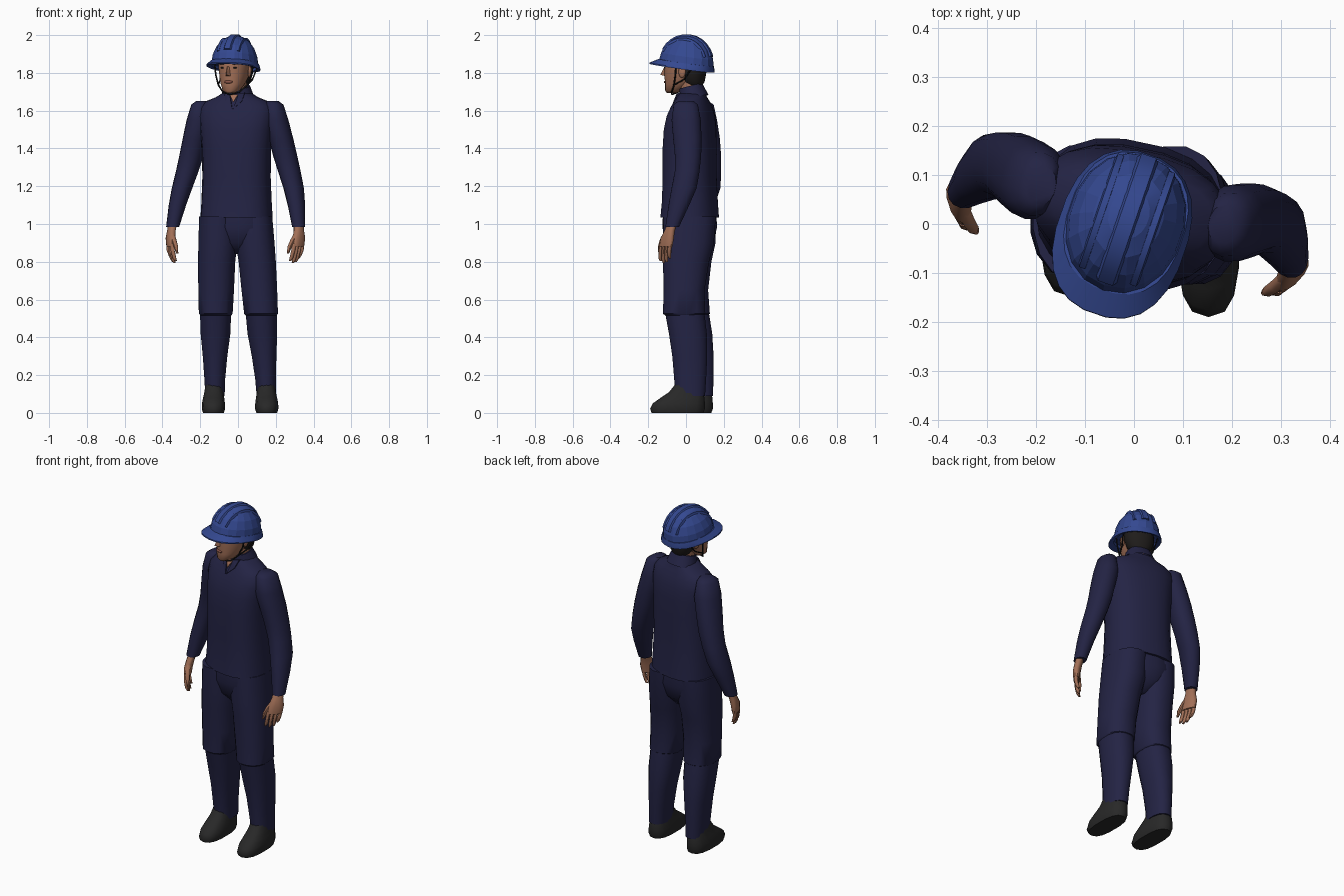
import bpy, bmesh, math
from mathutils import Matrix, Vector

if "Cube" in bpy.data.objects:
    bpy.data.objects.remove(bpy.data.objects["Cube"])


def material(name, r, g, b):
    m = bpy.data.materials.new(name)
    m.diffuse_color = (r, g, b, 1)
    m.use_nodes = True
    m.node_tree.nodes["Principled BSDF"].inputs["Base Color"].default_value = m.diffuse_color
    return m


NAVY = material("navy cloth", 0.017, 0.017, 0.058)
BLUE = material("helmet blue", 0.034, 0.065, 0.28)
SKIN = material("skin", 0.36, 0.16, 0.095)
LIPS = material("lips", 0.24, 0.085, 0.06)
HAIR = material("dark hair", 0.014, 0.012, 0.011)
BOOT = material("boot black", 0.021, 0.021, 0.021)
STRAP = material("strap black", 0.008, 0.008, 0.008)


def frame(x, y, z, yaw, pitch=0):
    return (Matrix.Translation((x, y, z)) @ Matrix.Rotation(math.radians(yaw), 4, 'Z')
            @ Matrix.Rotation(math.radians(pitch), 4, 'X'))


WORLD = Matrix.Identity(4)
BODY = frame(-0.012, 0, 0, -12)
HEAD = frame(-0.015, 0, 0, -19)
HELMET = frame(-0.017, 0, 1.841, -19, -8)


def finish(name, bm, mat, M, smooth):
    bmesh.ops.recalc_face_normals(bm, faces=bm.faces)
    me = bpy.data.meshes.new(name)
    bm.to_mesh(me)
    bm.free()
    me.materials.append(mat)
    ob = bpy.data.objects.new(name, me)
    bpy.context.collection.objects.link(ob)
    ob.matrix_world = M
    bpy.ops.object.select_all(action='DESELECT')
    ob.select_set(True)
    bpy.context.view_layer.objects.active = ob
    if smooth:
        bpy.ops.object.shade_smooth_by_angle(angle=math.radians(smooth))
    return ob


def loft(name, rings, mat, M=WORLD, n=16, p=2.2, s=1, smooth=45, cap=True):
    """Skin horizontal superellipse rings (x, y, z, rx, ry, turn)."""
    bm = bmesh.new()
    loops = []
    for x, y, z, rx, ry, *turn in rings:
        a = math.radians(turn[0]) if turn else 0
        loop = []
        for i in range(n):
            t = 2 * math.pi * (i + 0.5) / n
            c, d = math.cos(t), math.sin(t)
            u = math.copysign(abs(c) ** (2 / p), c) * rx
            v = math.copysign(abs(d) ** (2 / p), d) * ry
            loop.append(bm.verts.new((s * (x + u * math.cos(a) - v * math.sin(a)),
                                      y + u * math.sin(a) + v * math.cos(a), z)))
        loops.append(loop)
    for A, B in zip(loops, loops[1:]):
        for i in range(n):
            bm.faces.new((A[i], A[(i + 1) % n], B[(i + 1) % n], B[i]))
    if cap:
        bm.faces.new(loops[0])
        bm.faces.new(loops[-1])
    return finish(name, bm, mat, M, smooth)


def ball(name, loc, size, mat, M):
    bm = bmesh.new()
    bmesh.ops.create_uvsphere(bm, u_segments=10, v_segments=6, radius=1)
    bmesh.ops.scale(bm, vec=size, verts=bm.verts)
    bmesh.ops.translate(bm, vec=loc, verts=bm.verts)
    return finish(name, bm, mat, M, 60)


def hull(name, pts, mat, M):
    bm = bmesh.new()
    for q in pts:
        bm.verts.new(q)
    bmesh.ops.convex_hull(bm, input=bm.verts)
    return finish(name, bm, mat, M, 0)


def cord(name, pts, r, mat, M):
    cu = bpy.data.curves.new(name, 'CURVE')
    cu.dimensions = '3D'
    cu.bevel_depth = r
    cu.bevel_resolution = 1
    sp = cu.splines.new('POLY')
    sp.points.add(len(pts) - 1)
    for q, co in zip(sp.points, pts):
        q.co = (*co, 1)
    cu.materials.append(mat)
    ob = bpy.data.objects.new(name, cu)
    bpy.context.collection.objects.link(ob)
    ob.matrix_world = M
    bpy.ops.object.select_all(action='DESELECT')
    ob.select_set(True)
    bpy.context.view_layer.objects.active = ob
    bpy.ops.object.convert(target='MESH')


# Shirt with collar and open neck
loft("shirt", [(0, .02, 1.035, .19, .15), (0, .021, 1.12, .185, .143), (0, .02, 1.25, .18, .138),
               (0, .02, 1.4, .183, .138), (0, .022, 1.5, .192, .132), (0, .027, 1.57, .2, .12),
               (0, .031, 1.62, .195, .1), (0, .032, 1.65, .165, .085), (0, .033, 1.672, .11, .075),
               (0, .035, 1.69, .082, .066)], NAVY, BODY, n=20, p=2.5)
loft("collar", [(0, 0, -.03, .09, .078), (0, 0, .035, .07, .062), (0, 0, .035, .062, .054),
                (0, 0, -.02, .06, .05)], NAVY, BODY @ frame(0, .035, 1.695, 0, 14), cap=False)
hull("open_neck", [(x, y + d, z) for x, y, z in ((-.022, -.047, 1.685), (.022, -.047, 1.685),
     (0, -.068, 1.645)) for d in (0, .008)], SKIN, BODY)
for s in (-1, 1):
    hull("collar_flap", [(s * x, y + d, z) for x, y, z in ((.024, -.046, 1.69), (.055, -.03, 1.695),
         (.045, -.058, 1.65), (.003, -.079, 1.61)) for d in (0, .012)], NAVY, BODY)

# Pelvis
loft("trouser_seat", [(0, .02, .84, .03, .06), (0, .02, .9, .15, .12), (0, .02, .98, .183, .14),
                      (0, .02, 1.06, .18, .137)], NAVY, BODY, p=2.4)

# Legs and boots, the left one a little forward
for s, side in ((1, "left"), (-1, "right")):
    def place(rings):
        if s == 1:
            return rings
        return [(x - .033 + .055 * z, y + .042 * (1.1 - z), z, rx, ry) for x, y, z, rx, ry in rings]
    loft(side + "_upper_trouser", place([
        (.122, -.01, .515, .082, .1), (.122, -.01, .525, .091, .114), (.113, -.01, .65, .096, .11),
        (.102, 0, .8, .1, .124), (.09, .012, .9, .105, .138), (.083, .02, 1.04, .1, .14)]),
        NAVY, s=s, p=2.3)
    loft(side + "_lower_trouser", place([
        (.15, .022, .09, .052, .08), (.146, .022, .18, .056, .086), (.138, .02, .3, .066, .094),
        (.129, .01, .42, .08, .102), (.122, -.008, .54, .084, .106)]), NAVY, s=s, p=2.3)
    loft(side + "_boot", [(x + (s < 0) * -.022, y + (s < 0) * .042, *r) for x, y, *r in (
        (.152, -.045, 0, .056, .137), (.152, -.045, .022, .063, .145), (.152, -.038, .05, .062, .138),
        (.151, -.018, .08, .057, .116), (.15, 0, .11, .051, .09), (.15, .012, .15, .045, .07))],
        BOOT, s=s, p=2.6, n=14)

# Arms and hands
for s, side in ((1, "left"), (-1, "right")):
    loft(side + "_sleeve", [
        (.19, .04, 1.652, .03, .04), (.2, .041, 1.632, .047, .066), (.207, .045, 1.55, .066, .079),
        (.233, .057, 1.45, .064, .077), (.254, .065, 1.36, .063, .071), (.276, .065, 1.28, .059, .067),
        (.302, .054, 1.19, .053, .068), (.322, .03, 1.1, .045, .056), (.341, -.002, .985, .034, .037)],
        NAVY, BODY, s=s, n=14)
    loft(side + "_palm", [
        (.341, -.002, 1.0, .022, .028, -30), (.345, -.015, .965, .021, .031, -30),
        (.348, -.028, .925, .021, .043, -30), (.345, -.036, .88, .017, .043, -30)],
        SKIN, BODY, s=s, n=12, p=2.4)
    for k, length in enumerate((.07, .09, .095, .085)):
        o = -.033 + .022 * k
        x, y = .345 - .5 * o * -1 - o, -.036 - .86 * o
        loft(side + "_finger", [(x, y, .895, .012, .011), (x - .002, y - .006, .86, .011, .0105),
             (x - .012, y - .008, .888 - length * .8, .01, .0095),
             (x - .02, y - .006, .888 - length, .006, .006)], SKIN, BODY, s=s, n=8, p=2)
    loft(side + "_thumb", [(.338, -.035, .955, .013, .013), (.322, -.06, .915, .014, .014),
         (.308, -.074, .88, .012, .012), (.3, -.08, .845, .006, .006)], SKIN, BODY, s=s, n=8, p=2)

# Head and neck
loft("neck", [(0, .042, 1.64, .06, .058), (0, .03, 1.7, .055, .056), (0, .02, 1.77, .055, .06)],
     SKIN, HEAD)
loft("head", [(0, -.08, 1.694, .022, .026), (0, -.064, 1.706, .044, .05), (0, -.04, 1.74, .061, .074),
              (0, -.018, 1.78, .073, .098), (0, -.012, 1.82, .079, .104), (0, -.008, 1.87, .08, .108),
              (0, 0, 1.92, .07, .09)], SKIN, HEAD)
loft("hair", [(0, .05, 1.735, .05, .04), (0, .047, 1.755, .068, .052), (0, .043, 1.8, .082, .064),
              (0, .04, 1.87, .085, .072)], HAIR, HEAD)
hull("nose", [(-.008, -.11, 1.835), (.008, -.11, 1.835), (-.017, -.108, 1.782), (.017, -.108, 1.782),
              (0, -.143, 1.79), (0, -.122, 1.83)], SKIN, HEAD)
ball("mouth", (0, -.112, 1.752), (.026, .008, .008), LIPS, HEAD)
for s in (-1, 1):
    ball("ear", (s * .08, .005, 1.805), (.01, .02, .032), SKIN, HEAD)
    ball("eye", (s * .032, -.105, 1.827), (.014, .006, .005), HAIR, HEAD)
    ball("eyebrow", (s * .033, -.106, 1.848), (.022, .007, .005), HAIR, HEAD)
    # Chin strap
    cord("chin_strap", [(s * .108, -.02, 1.845), (s * .1, -.025, 1.79), (s * .08, -.04, 1.735),
                        (s * .045, -.065, 1.697), (0, -.078, 1.686)], .0045, STRAP, HEAD)
    cord("rear_strap", [(s * .1, .07, 1.83), (s * .09, .02, 1.765), (s * .082, -.035, 1.738)],
         .004, STRAP, HEAD)

# Helmet: faceted dome, peaked brim and three raised ribs
W, L, H = .121, .148, .158
loft("helmet_dome", [(0, 0, H * math.sin(a), W * math.cos(a), L * math.cos(a))
                     for a in (math.radians(d) for d in (0, 18, 36, 54, 70, 84))],
     BLUE, HELMET, n=18, p=2.1, smooth=12)
loft("helmet_brim", [(0, 0, .014, .12, .146), (0, -.02, -.012, .133, .174), (0, -.02, -.019, .133, .174),
                     (0, -.004, -.014, .112, .138), (0, 0, .01, .11, .135)],
     BLUE, HELMET, n=24, p=2.4, smooth=20)
for x, half in ((-.055, .008), (0, .02), (.055, .008)):
    k = math.sqrt(1 - (x / W) ** 2)
    bm = bmesh.new()
    rows = []
    for i in range(11):
        a = math.radians(25 + 13 * i)
        c, d = k * L * math.cos(a), k * H * math.sin(a)
        rows.append([bm.verts.new((x + u * half, -c * g, d * g))
                     for u, g in ((-1.2, .94), (-.8, 1.035), (.8, 1.035), (1.2, .94))])
    for A, B in zip(rows, rows[1:]):
        for j in range(4):
            bm.faces.new((A[j], A[(j + 1) % 4], B[(j + 1) % 4], B[j]))
    bm.faces.new(rows[0])
    bm.faces.new(rows[-1])
    finish("helmet_rib", bm, BLUE, HELMET, 20)
